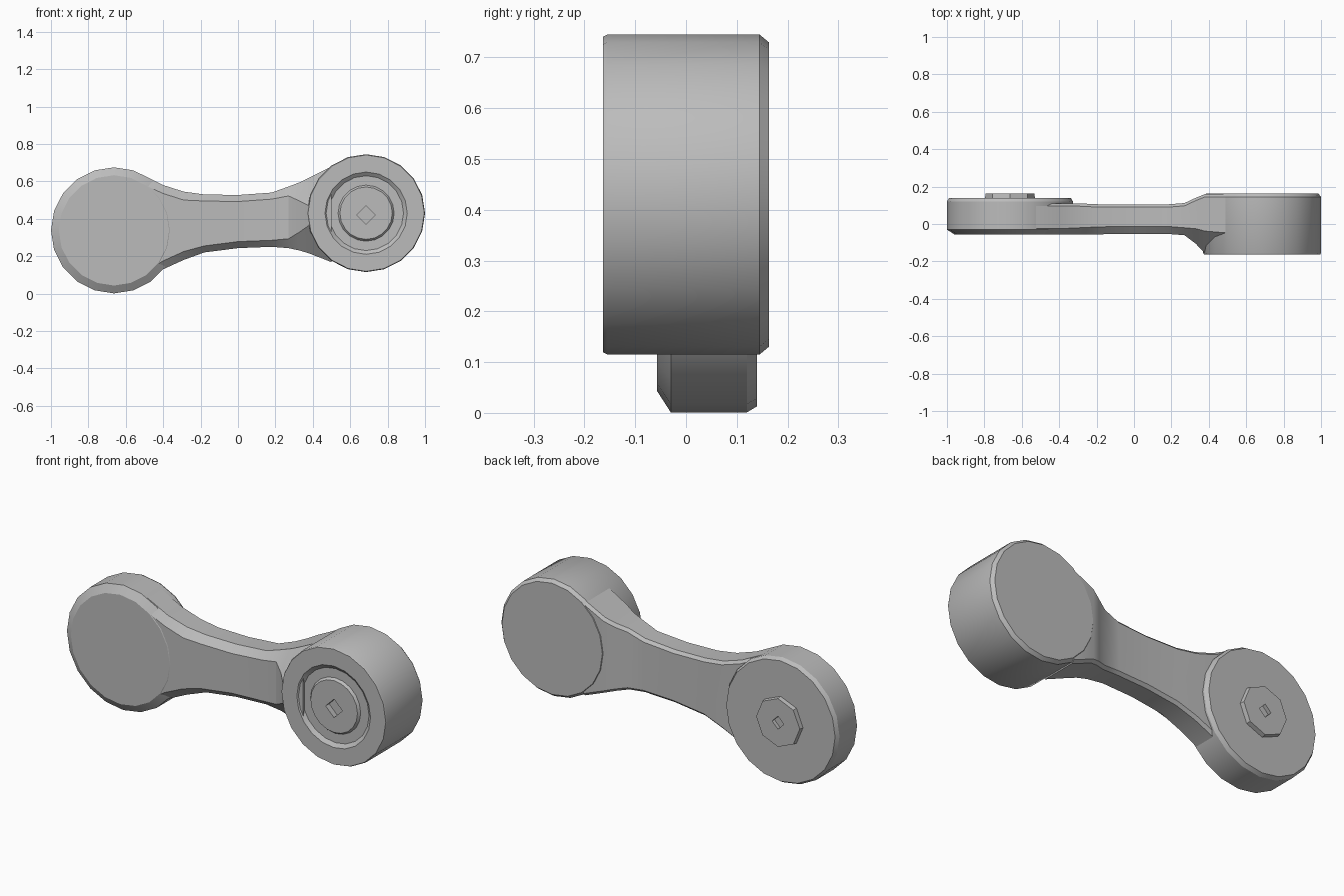
import bpy, bmesh, math

cube = bpy.data.objects.get("Cube")
if cube:
    bpy.data.objects.remove(cube, do_unlink=True)

grey = bpy.data.materials.new("plain grey")
grey.use_nodes = True
colour = (0.5, 0.5, 0.5, 1)
grey.diffuse_color = colour
grey.node_tree.nodes["Principled BSDF"].inputs["Base Color"].default_value = colour


def loft(name, rings):
    """Skin a list of equal point rings and cap both ends."""
    bm = bmesh.new()
    loops = [[bm.verts.new(p) for p in ring] for ring in rings]
    n = len(loops[0])
    for a, b in zip(loops, loops[1:]):
        for i in range(n):
            j = (i + 1) % n
            bm.faces.new((a[i], a[j], b[j], b[i]))
    bm.faces.new(loops[0])
    bm.faces.new(loops[-1])
    bmesh.ops.recalc_face_normals(bm, faces=bm.faces)
    mesh = bpy.data.meshes.new(name)
    bm.to_mesh(mesh)
    bm.free()
    mesh.materials.append(grey)
    obj = bpy.data.objects.new(name, mesh)
    bpy.context.collection.objects.link(obj)
    return obj


def turned(name, x, z, profile, sides=20):
    """Revolve (radius, y) points around an axis along y."""
    steps = [2 * math.pi * i / sides for i in range(sides)]
    return loft(name, [[(x + r * math.cos(a), y, z + r * math.sin(a)) for a in steps]
                       for r, y in profile])


def section(x, bottom, top, front, back, cz, cy):
    """Cross-section of the link with wide front and slim back chamfers."""
    s = 0.015
    return [(x, front, bottom + cz), (x, front + cy, bottom),
            (x, back - s, bottom), (x, back, bottom + s),
            (x, back, top - s), (x, back - s, top),
            (x, front + cy, top), (x, front, top - cz)]


def cut_socket(obj, x, y, z, radius, depth):
    """Cut a shallow square socket into a face."""
    tool = turned("socket_cutter", x, z, [(radius, y - depth), (radius, y + depth)], 4)
    tool.hide_render = True
    mod = obj.modifiers.new("socket", "BOOLEAN")
    mod.operation = "DIFFERENCE"
    mod.solver = "EXACT"
    mod.object = tool
    bpy.context.view_layer.objects.active = obj
    bpy.ops.object.modifier_apply(modifier=mod.name)
    bpy.data.objects.remove(tool, do_unlink=True)


# Thin round end with a wide front chamfer
thin_x, thin_z = -0.663, 0.338
thin_end = turned("thin_end", thin_x, thin_z, [
    (0.295, -0.057), (0.337, -0.03), (0.337, 0.12), (0.325, 0.14)])

# Raised octagonal boss on its back
boss = turned("back_boss", thin_x, thin_z, [(0.135, 0.13), (0.13, 0.163)], 8)
cut_socket(boss, thin_x, 0.163, thin_z, 0.035, 0.02)

# Thick round end with a stepped recess in its front
thick_x, thick_z = 0.685, 0.43
thick_end = turned("thick_end", thick_x, thick_z, [
    (0.14, -0.16), (0.15, -0.147), (0.2, -0.147), (0.22, -0.163),
    (0.311, -0.163), (0.315, -0.155), (0.315, 0.145), (0.3, 0.163)])
cut_socket(thick_end, thick_x, -0.16, thick_z - 0.01, 0.05, 0.03)

# Waisted link, swelling into the thick end
link = loft("link", [section(*row) for row in (
    (-0.62, 0.03, 0.65, -0.055, 0.11, 0.05, 0.03),
    (-0.52, 0.05, 0.64, -0.055, 0.11, 0.05, 0.03),
    (-0.40, 0.13, 0.58, -0.055, 0.11, 0.045, 0.03),
    (-0.29, 0.18, 0.545, -0.055, 0.11, 0.045, 0.035),
    (-0.18, 0.22, 0.53, -0.055, 0.105, 0.035, 0.04),
    (0.0, 0.243, 0.527, -0.053, 0.105, 0.035, 0.04),
    (0.18, 0.25, 0.54, -0.053, 0.105, 0.035, 0.04),
    (0.27, 0.243, 0.572, -0.06, 0.112, 0.05, 0.04),
    (0.33, 0.23, 0.595, -0.105, 0.14, 0.1, 0.08),
    (0.38, 0.215, 0.62, -0.158, 0.16, 0.15, 0.12),
    (0.5, 0.168, 0.68, -0.158, 0.16, 0.12, 0.11),
)])

# Smooth the rims while keeping the machined edges crisp
bpy.ops.object.select_all(action="DESELECT")
for obj in (thin_end, boss, thick_end, link):
    obj.select_set(True)
bpy.context.view_layer.objects.active = link
bpy.ops.object.shade_smooth_by_angle(angle=math.radians(30))
